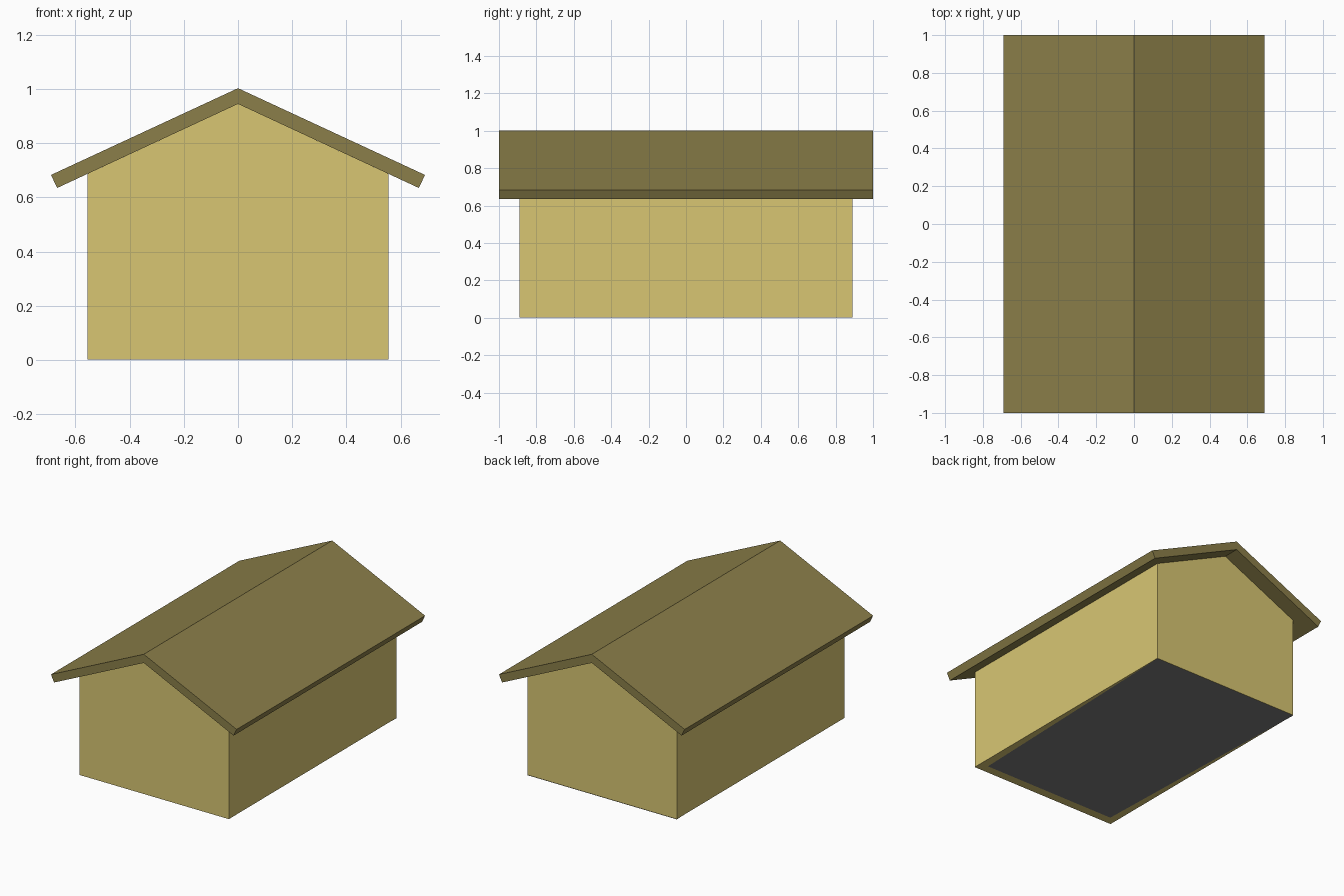
import bpy

if "Cube" in bpy.data.objects:
    bpy.data.objects.remove(bpy.data.objects["Cube"])


def material(name, rgb):
    m = bpy.data.materials.new(name)
    m.diffuse_color = (*rgb, 1)
    m.use_nodes = True
    m.node_tree.nodes["Principled BSDF"].inputs["Base Color"].default_value = m.diffuse_color
    return m


def make_object(name, verts, faces, mat):
    mesh = bpy.data.meshes.new(name)
    mesh.from_pydata(verts, [], faces)
    mesh.materials.append(mat)
    ob = bpy.data.objects.new(name, mesh)
    bpy.context.collection.objects.link(ob)
    return ob


def extrude_profile(name, profile, half_length, mat):
    """Extrude an (x, z) outline, counter-clockwise seen from the front, along y."""
    n = len(profile)
    verts = [(x, y, z) for y in (-half_length, half_length) for x, z in profile]
    faces = [tuple(range(n)), tuple(range(2 * n - 1, n - 1, -1))]
    for i in range(n):
        j = (i + 1) % n
        faces.append((j, i, i + n, j + n))
    return make_object(name, verts, faces, mat)


wall_mat = material("wall_yellow", (0.69, 0.565, 0.171))
roof_mat = material("roof_olive", (0.258, 0.212, 0.067))
floor_mat = material("floor_grey", (0.2, 0.2, 0.2))

# Gabled body, its slopes meeting the underside of the roof
W, D = 0.555, 0.89
extrude_profile("walls", [(-W, 0.002), (W, 0.002), (W, 0.687), (0, 0.945), (-W, 0.687)],
                D, wall_mat)

# Two-slope roof with square-cut eaves
half = [(0.667, 0.635), (0.69, 0.683)]
roof_profile = [(0, 0.945)] + half + [(0, 1.003)] + [(-x, z) for x, z in reversed(half)]
extrude_profile("roof", roof_profile, 1.0, roof_mat)

# Grey underside panel, set in from the front edge
make_object("floor_panel",
            [(-W, D, 0), (W, D, 0), (W - 0.055, -D + 0.063, 0), (-W + 0.055, -D + 0.063, 0)],
            [(0, 1, 2, 3)], floor_mat)
